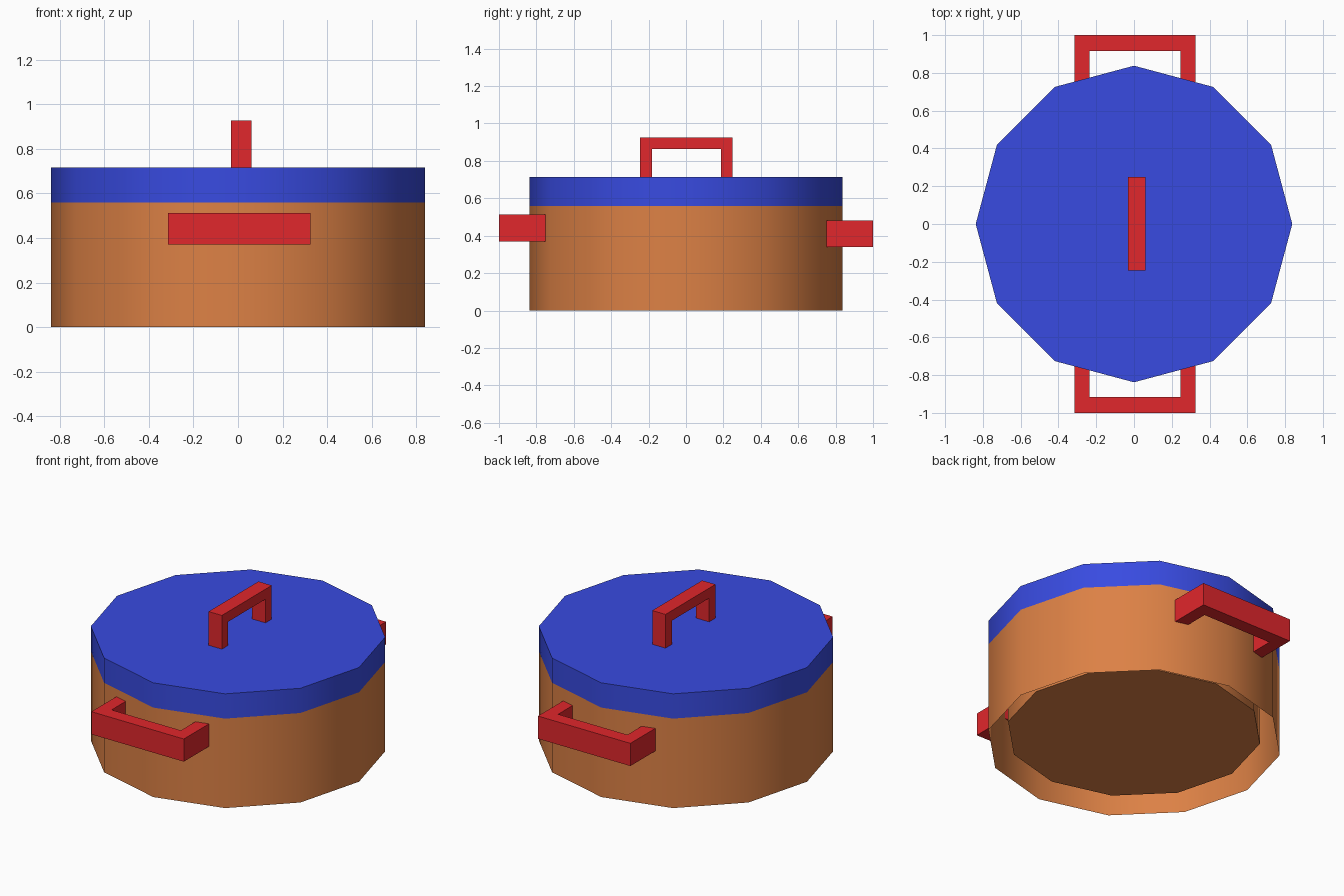
import bpy
import bmesh
import math

if "Cube" in bpy.data.objects:
    bpy.data.objects.remove(bpy.data.objects["Cube"])

SIDES = 12


def material(name, color):
    m = bpy.data.materials.new(name)
    m.diffuse_color = (*color, 1)
    m.use_nodes = True
    m.node_tree.nodes["Principled BSDF"].inputs["Base Color"].default_value = m.diffuse_color
    return m


COPPER = material("copper", (0.72, 0.22, 0.06))
BLUE = material("blue", (0.04, 0.07, 0.75))
RED = material("red", (0.75, 0.02, 0.025))


def finish(name, bm, mat, smooth=False):
    mesh = bpy.data.meshes.new(name)
    bm.to_mesh(mesh)
    bm.free()
    mesh.materials.append(mat)
    obj = bpy.data.objects.new(name, mesh)
    bpy.context.collection.objects.link(obj)
    if smooth:
        bpy.ops.object.select_all(action='DESELECT')
        obj.select_set(True)
        bpy.context.view_layer.objects.active = obj
        bpy.ops.object.shade_smooth_by_angle(angle=math.radians(40))
    return obj


def turned(name, profile, mat, cap_start):
    """Sweep (radius, z) points round z; the last ring is always capped."""
    bm = bmesh.new()
    rings = [[bm.verts.new((r * math.cos(2 * math.pi * i / SIDES),
                            r * math.sin(2 * math.pi * i / SIDES), z))
              for i in range(SIDES)] for r, z in profile]
    for a, b in zip(rings, rings[1:]):
        for i in range(SIDES):
            j = (i + 1) % SIDES
            bm.faces.new((a[i], a[j], b[j], b[i]))
    bm.faces.new(rings[-1])
    if cap_start:
        bm.faces.new(rings[0][::-1])
    return finish(name, bm, mat, smooth=True)


def u_handle(name, lo, hi, base, top, bar, leg, depth, place):
    """Extrude a U profile (u across, v outwards) by depth; place maps u, v, w to xyz."""
    pts = [(lo, base), (lo + leg, base), (lo + leg, top - bar), (hi - leg, top - bar),
           (hi - leg, base), (hi, base), (hi, top), (lo, top)]
    bm = bmesh.new()
    a, b = [[bm.verts.new(place(u, v, w)) for u, v in pts] for w in depth]
    bm.faces.new(a)
    bm.faces.new(b[::-1])
    for i in range(8):
        j = (i + 1) % 8
        bm.faces.new((a[i], b[i], b[j], a[j]))
    bmesh.ops.recalc_face_normals(bm, faces=bm.faces)
    return finish(name, bm, RED)


# Pot: outer wall open underneath, rim, inner wall and raised floor
turned("pot", [(0.838, 0), (0.838, 0.56), (0.725, 0.56), (0.725, 0.065)], COPPER, False)

# Lid
turned("lid", [(0.838, 0.56), (0.838, 0.715)], BLUE, True)

# Side handles, the back one slightly lower
for name, s, z in (("front_handle", -1, (0.37, 0.512)), ("back_handle", 1, (0.34, 0.482))):
    u_handle(name, -0.315, 0.325, 0.75, 1.0, 0.085, 0.08, z,
             lambda u, v, w, s=s: (u, s * v, w))

# Lid handle
u_handle("lid_handle", -0.245, 0.248, 0.71, 0.926, 0.063, 0.062, (-0.032, 0.06),
         lambda u, v, w: (w, u, v))
